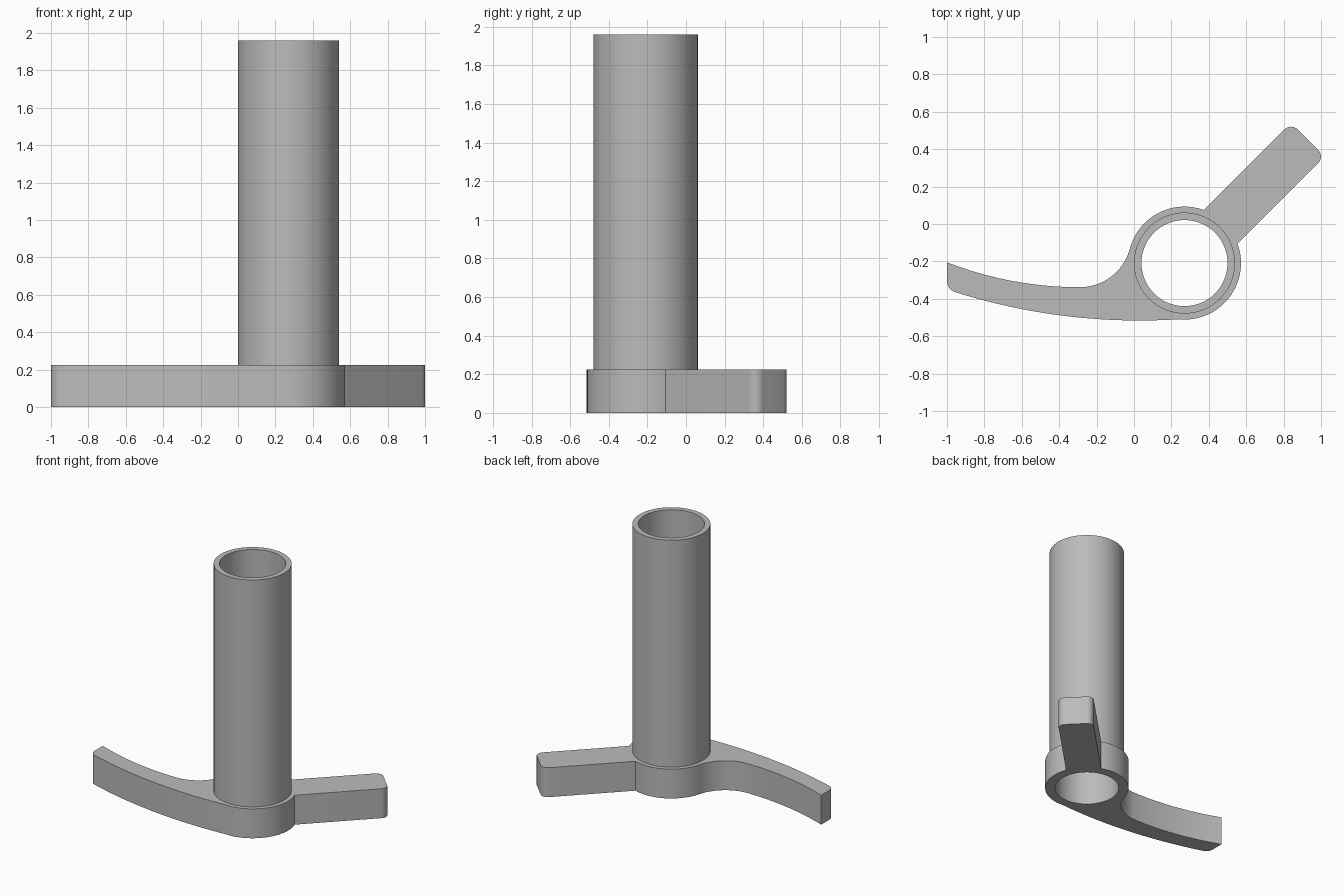
import bpy, bmesh
from math import cos, sin, pi, radians

cube = bpy.data.objects.get("Cube")
if cube:
    bpy.data.objects.remove(cube, do_unlink=True)

HUB_X, HUB_Y = 0.27, -0.209
HUB_R, TUBE_R, BORE_R = 0.302, 0.27, 0.23
BASE_H, TOTAL_H = 0.225, 1.96

grey = bpy.data.materials.new("plain grey")
grey.use_nodes = True
grey.diffuse_color = (0.5, 0.5, 0.5, 1)
grey.node_tree.nodes["Principled BSDF"].inputs["Base Color"].default_value = grey.diffuse_color


def arc(cx, cy, r, start, end, n):
    """Points along an arc, angles in degrees."""
    angles = [radians(start + (end - start) * i / n) for i in range(n + 1)]
    return [(cx + r * cos(a), cy + r * sin(a)) for a in angles]


def hub_arc(r, start, end, n):
    return arc(HUB_X, HUB_Y, r, start, end, n)


def arm_point(along, side):
    """Position on the straight arm, which leaves the hub at 45 degrees."""
    c = cos(pi / 4)
    return HUB_X + (along - side) * c, HUB_Y + (along + side) * c


def add_loop(bm, points, z):
    verts = [bm.verts.new((x, y, z)) for x, y in points]
    return [bm.edges.new((v, verts[i - 1])) for i, v in enumerate(verts)]


def finish(bm, name):
    bmesh.ops.remove_doubles(bm, verts=bm.verts, dist=0.0005)
    bmesh.ops.recalc_face_normals(bm, faces=bm.faces)
    mesh = bpy.data.meshes.new(name)
    bm.to_mesh(mesh)
    bm.free()
    mesh.materials.append(grey)
    obj = bpy.data.objects.new(name, mesh)
    bpy.context.collection.objects.link(obj)
    bpy.ops.object.select_all(action='DESELECT')
    obj.select_set(True)
    bpy.context.view_layer.objects.active = obj
    bpy.ops.object.shade_smooth_by_angle(angle=radians(30))


# Base outline: hub, straight arm with rounded end, curved arm
reach, half_width, corner = 0.933, 0.1275, 0.05
outline = hub_arc(HUB_R, -85.4, 20, 32)
outline += arc(*arm_point(reach - corner, corner - half_width), corner, -45, 45, 8)
outline += arc(*arm_point(reach - corner, half_width - corner), corner, 45, 135, 8)
outline += hub_arc(HUB_R, 70, 165.2, 30)
outline += arc(-0.29, -0.061, 0.277, -14.8, -90, 20)[1:]
outline += arc(-0.29, 1.622, 1.96, -90, -111.2, 20)[1:]
outline += arc(-0.935, -0.303, 0.065, 180, 252.6, 8)
outline += arc(0.03, 2.764, 3.28, -107.4, -85.4, 24)[:-1]

# Base plate: caps around the tube and the bore, joined by the side walls
bm = bmesh.new()
rims = []
for z, hole in ((0, BORE_R), (BASE_H, TUBE_R)):
    rim = add_loop(bm, outline, z)
    inner = add_loop(bm, hub_arc(hole, 0, 360, 96)[:-1], z)
    bmesh.ops.triangle_fill(bm, use_beauty=True, edges=rim + inner)
    rims += rim
bmesh.ops.bridge_loops(bm, edges=rims)
finish(bm, "base_plate_with_arms")

# Hollow tube: a profile revolved about the hub axis, bore running to the floor
bm = bmesh.new()
profile = [(BORE_R, 0), (BORE_R, TOTAL_H), (TUBE_R, TOTAL_H), (TUBE_R, BASE_H)]
verts = [bm.verts.new((HUB_X + r, HUB_Y, z)) for r, z in profile]
edges = [bm.edges.new(pair) for pair in zip(verts, verts[1:])]
bmesh.ops.spin(bm, geom=verts + edges, cent=(HUB_X, HUB_Y, 0), axis=(0, 0, 1),
               angle=2 * pi, steps=96, use_merge=True)
finish(bm, "hollow_tube")
